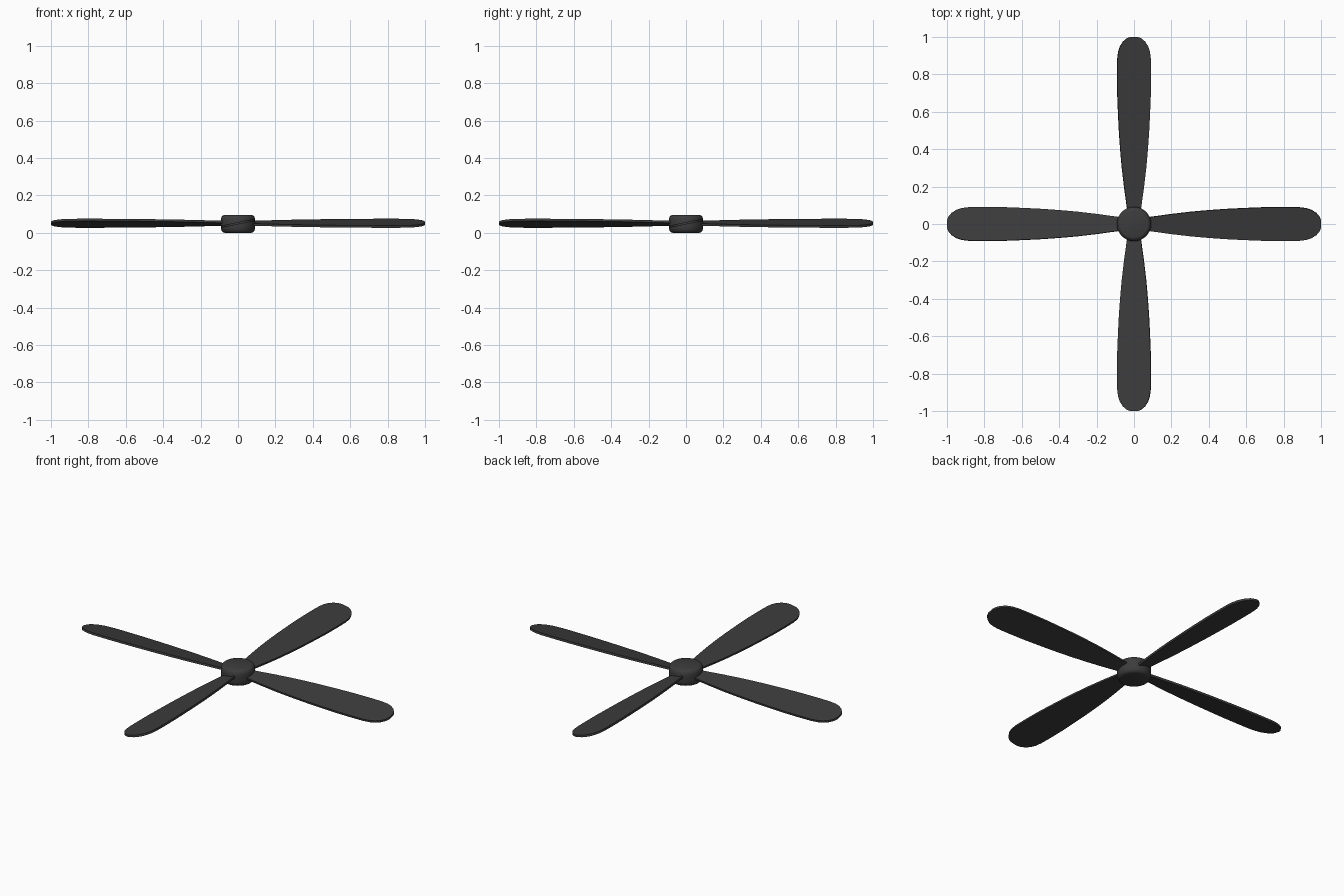
import bpy, bmesh, math
from mathutils import Matrix

cube = bpy.data.objects.get("Cube")
if cube:
    bpy.data.objects.remove(cube, do_unlink=True)

MID_Z = 0.051
TILT = math.radians(11.5)
THICK = 0.012

grey = bpy.data.materials.new("dark grey")
grey.use_nodes = True
grey.diffuse_color = (0.045, 0.045, 0.045, 1)
grey.node_tree.nodes["Principled BSDF"].inputs["Base Color"].default_value = grey.diffuse_color


def finish(bm, name):
    bmesh.ops.recalc_face_normals(bm, faces=bm.faces)
    mesh = bpy.data.meshes.new(name)
    bm.to_mesh(mesh)
    bm.free()
    mesh.materials.append(grey)
    obj = bpy.data.objects.new(name, mesh)
    bpy.context.collection.objects.link(obj)
    bpy.ops.object.select_all(action="DESELECT")
    obj.select_set(True)
    bpy.context.view_layer.objects.active = obj
    bpy.ops.object.shade_smooth_by_angle(angle=math.radians(35))
    return obj


# Blade outline: distance from the centre, half width
OUTLINE = [(0.03, 0.03), (0.1, 0.04), (0.2, 0.054), (0.3, 0.066), (0.4, 0.075),
           (0.5, 0.082), (0.6, 0.087), (0.7, 0.091), (0.8, 0.092), (0.88, 0.091),
           (0.92, 0.086), (0.95, 0.076), (0.975, 0.06), (0.992, 0.04), (1.0, 0.02)]


def blade(name, angle):
    bm = bmesh.new()
    placing = (Matrix.Translation((0, 0, MID_Z)) @ Matrix.Rotation(angle, 4, "Z")
               @ Matrix.Rotation(TILT, 4, "X"))
    rings = []
    for r, w in OUTLINE:
        corners = [(r, side * w, up * THICK / 2)
                   for side, up in ((-1, -1), (1, -1), (1, 1), (-1, 1))]
        rings.append([bm.verts.new(placing @ Matrix.Translation(c).translation) for c in corners])
    for a, b in zip(rings, rings[1:]):
        for i in range(4):
            j = (i + 1) % 4
            bm.faces.new((a[i], a[j], b[j], b[i]))
    bm.faces.new(rings[0])
    bm.faces.new(rings[-1])
    return finish(bm, name)


for i, side in enumerate(("left", "back", "right", "front")):
    blade(side + "_blade", i * math.pi / 2)

# Hub: a lathed disc with rounded rims
PROFILE = [(0, 0), (0.072, 0), (0.08, 0.003), (0.087, 0.01), (0.091, 0.022),
           (0.092, 0.035), (0.092, 0.062), (0.091, 0.074), (0.087, 0.086),
           (0.08, 0.093), (0.072, 0.096), (0, 0.096)]
bm = bmesh.new()
points = [bm.verts.new((r, 0, z)) for r, z in PROFILE]
edges = [bm.edges.new(pair) for pair in zip(points, points[1:])]
bmesh.ops.spin(bm, geom=points + edges, cent=(0, 0, 0), axis=(0, 0, 1),
               angle=math.tau, steps=32, use_merge=True)
bmesh.ops.remove_doubles(bm, verts=bm.verts, dist=0.0001)
finish(bm, "hub")
